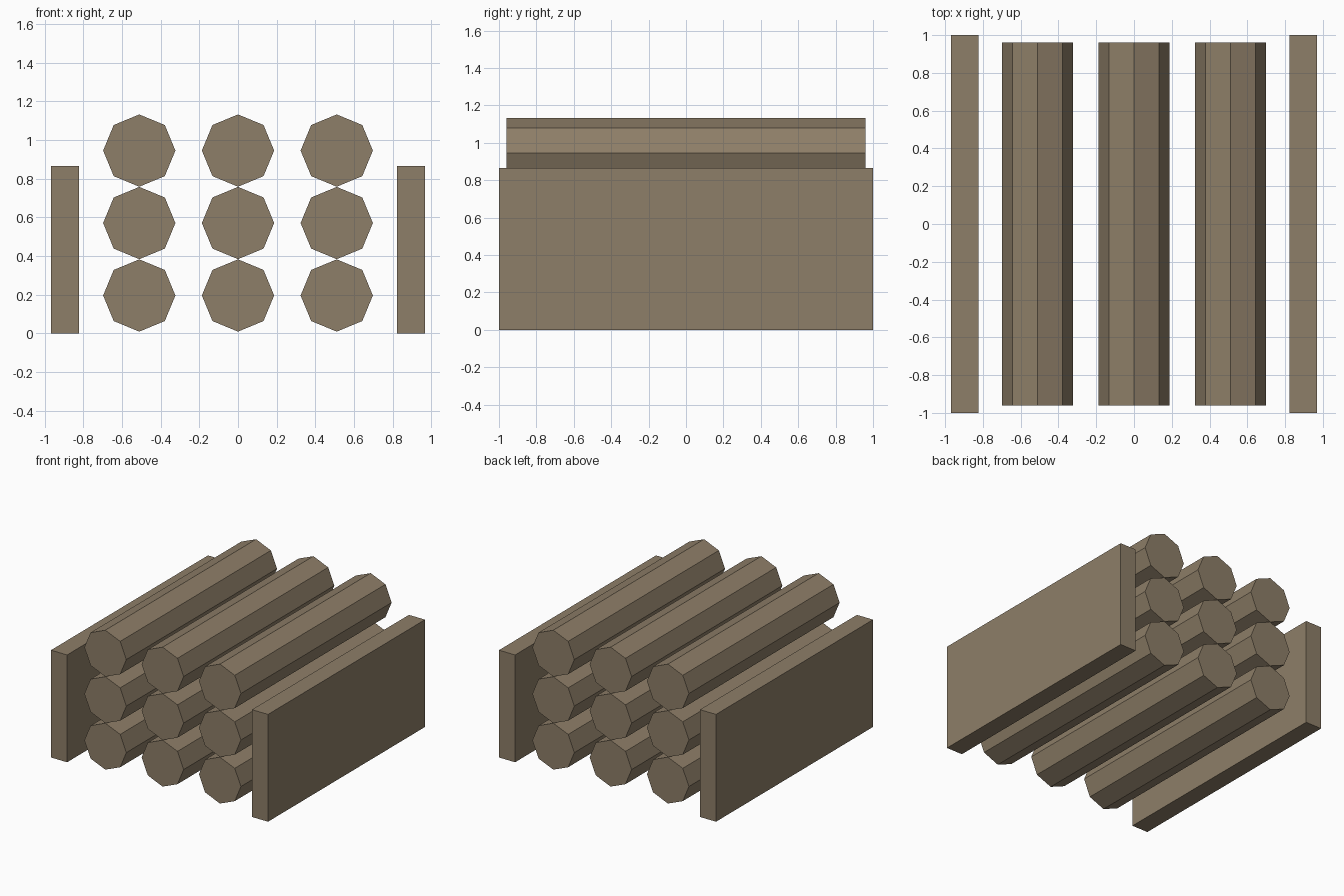
import bpy
import math

if "Cube" in bpy.data.objects:
    bpy.data.objects.remove(bpy.data.objects["Cube"])

wood = bpy.data.materials.new("brown_wood")
wood.diffuse_color = (0.27, 0.21, 0.138, 1.0)
wood.use_nodes = True
wood.node_tree.nodes["Principled BSDF"].inputs["Base Color"].default_value = wood.diffuse_color


def finish(name):
    obj = bpy.context.object
    obj.name = name
    obj.data.materials.append(wood)
    bpy.ops.object.transform_apply(location=False, rotation=True, scale=True)
    return obj


def log(name, x, z):
    # Eight-sided log lying along y, with a corner pointing straight up
    bpy.ops.mesh.primitive_cylinder_add(
        vertices=8, radius=0.187, depth=1.92,
        location=(x, 0, z), rotation=(math.pi / 2, 0, 0))
    return finish(name)


def side_board(name, x):
    # Upright board standing on the ground
    bpy.ops.mesh.primitive_cube_add(size=1, location=(x, 0, 0.4325))
    bpy.context.object.scale = (0.144, 2.0, 0.865)
    return finish(name)


# Three by three stack of logs
for row in range(3):
    for col in range(3):
        log(f"log_{row + 1}_{col + 1}", (col - 1) * 0.511, 0.196 + row * 0.375)

# Boards on both sides
side_board("left_board", -0.896)
side_board("right_board", 0.896)
